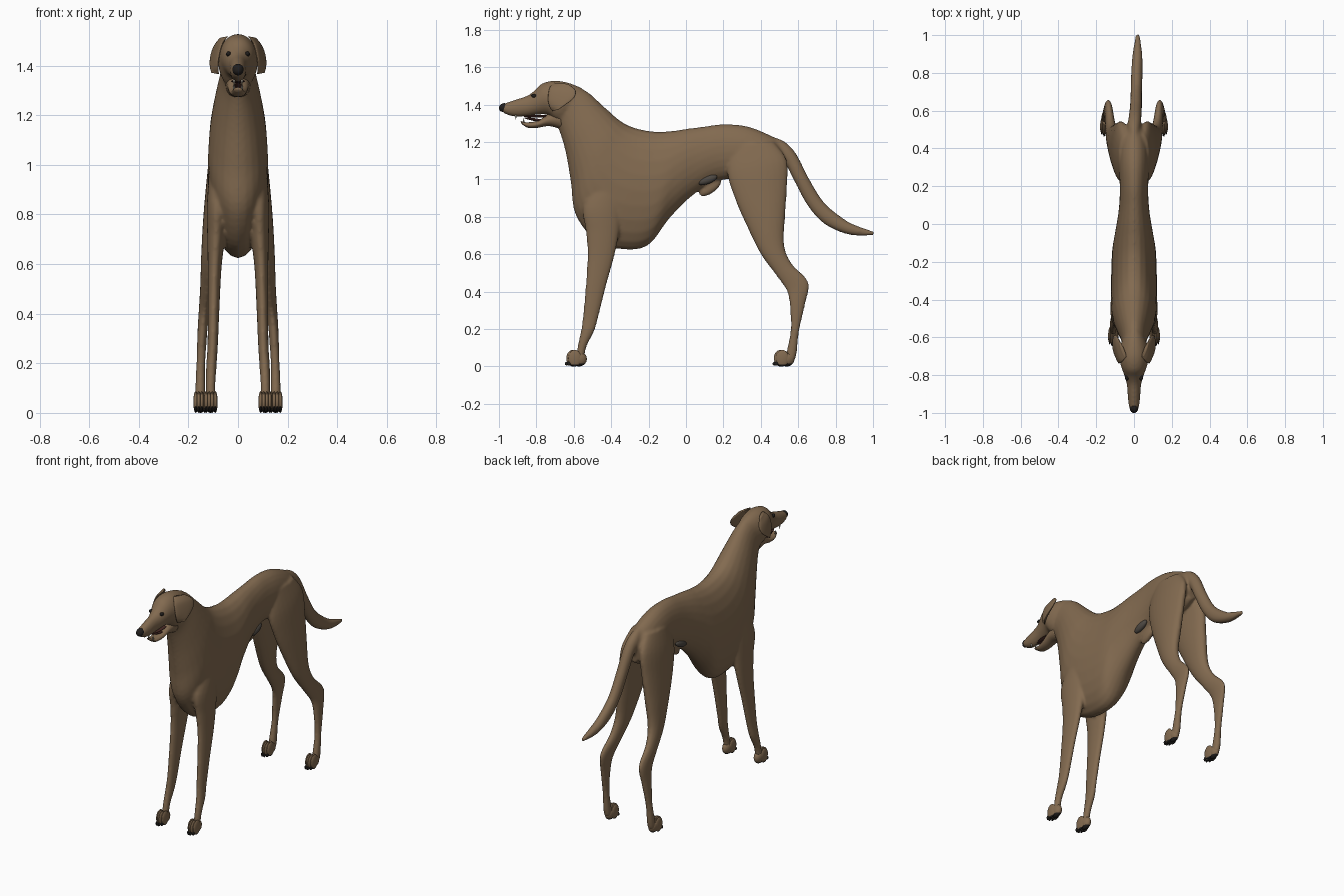
import bpy
import bmesh
from math import cos, sin, pi, radians
from mathutils import Matrix, Vector

default_cube = bpy.data.objects.get("Cube")
if default_cube:
    bpy.data.objects.remove(default_cube, do_unlink=True)


def make_material(name, rgb):
    material = bpy.data.materials.new(name)
    material.use_nodes = True
    colour = (*rgb, 1)
    material.diffuse_color = colour
    shader = material.node_tree.nodes["Principled BSDF"]
    shader.inputs["Base Color"].default_value = colour
    shader.inputs["Roughness"].default_value = .8
    return material


coat = make_material("brown coat", (.225, .145, .08))
black = make_material("black nose and claws", (.015, .013, .012))
grey = make_material("grey skin", (.075, .065, .055))
ivory = make_material("ivory teeth", (.6, .56, .46))
mouth_red = make_material("dark mouth", (.07, .025, .02))


def spline(points, steps):
    """Catmull-Rom interpolation through a list of cross-sections."""
    result = []
    last = len(points) - 1
    for i in range(last):
        a, b, c, d = (points[min(max(i + k, 0), last)] for k in (-1, 0, 1, 2))
        for step in range(steps):
            t = step / steps
            result.append([
                q + t * (r - p) / 2
                + t * t * (p - 2.5 * q + 2 * r - s / 2)
                + t ** 3 * (1.5 * (q - r) + (s - p) / 2)
                for p, q, r, s in zip(a, b, c, d)])
    result.append(points[last])
    return result


def loft(bm, sections, side=1, splay=0, segments=24, steps=5):
    """Skin oval rings; a section is x, two opposite (y, z) edge points, half width."""
    rings = []
    for x, y_a, z_a, y_b, z_b, width in spline(sections, steps):
        edge_a = Vector((x - splay, y_a, z_a))
        edge_b = Vector((x + splay, y_b, z_b))
        centre, half = (edge_a + edge_b) / 2, (edge_a - edge_b) / 2
        ring = []
        for k in range(segments):
            angle = 2 * pi * k / segments
            point = centre + half * cos(angle) + Vector((width * sin(angle), 0, 0))
            point.x *= side
            ring.append(bm.verts.new(point))
        rings.append(ring)
    faces = [bm.faces.new(rings[0]), bm.faces.new(rings[-1])]
    for lower, upper in zip(rings, rings[1:]):
        for k in range(segments):
            n = (k + 1) % segments
            faces.append(bm.faces.new((lower[k], lower[n], upper[n], upper[k])))
    bmesh.ops.recalc_face_normals(bm, faces=faces)


def ellipsoid(bm, centre, radii, tilt=0, slot=0):
    matrix = (Matrix.Translation(centre) @ Matrix.Rotation(radians(tilt), 4, "X")
              @ Matrix.Diagonal((*radii, 1)))
    made = bmesh.ops.create_uvsphere(bm, u_segments=20, v_segments=14,
                                     radius=1, matrix=matrix)
    for face in {f for v in made["verts"] for f in v.link_faces}:
        face.material_index = slot


def finish(name, bm, *materials, mirror=False):
    mesh = bpy.data.meshes.new(name)
    for face in bm.faces:
        face.smooth = True
    bm.to_mesh(mesh)
    bm.free()
    for material in materials:
        mesh.materials.append(material)
    item = bpy.data.objects.new(name, mesh)
    bpy.context.collection.objects.link(item)
    if mirror:
        item.modifiers.new("both sides", "MIRROR")
    return item


# Neck and trunk, from the nape to the rump: back line, then belly line
trunk = [
    (0, -.62, 1.51, -.70, 1.31, .062), (0, -.53, 1.47, -.67, 1.24, .07),
    (0, -.44, 1.39, -.64, 1.13, .092), (0, -.36, 1.32, -.615, .98, .112),
    (0, -.3, 1.285, -.59, .81, .12), (0, -.23, 1.265, -.48, .67, .122),
    (0, -.15, 1.255, -.33, .625, .12), (0, -.07, 1.26, -.2, .65, .115),
    (0, 0, 1.27, -.09, .79, .1), (0, .1, 1.283, .03, .91, .082),
    (0, .2, 1.295, .16, .99, .075), (0, .32, 1.285, .3, 1, .08),
    (0, .43, 1.245, .43, .98, .075), (0, .53, 1.19, .52, 1.02, .04)]

# Skull and upper muzzle
skull = [
    (0, -.56, 1.49, -.62, 1.33, .05), (0, -.63, 1.517, -.66, 1.3, .073),
    (0, -.705, 1.528, -.7, 1.31, .08), (0, -.77, 1.512, -.74, 1.345, .068),
    (0, -.81, 1.475, -.8, 1.345, .05), (0, -.85, 1.447, -.85, 1.338, .038),
    (0, -.91, 1.427, -.91, 1.335, .033), (0, -.965, 1.408, -.955, 1.345, .028),
    (0, -.988, 1.395, -.982, 1.36, .018)]

tail = [
    (0, .46, 1.23, .44, 1.13, .03), (0, .53, 1.2, .49, 1.11, .036),
    (.005, .59, 1.135, .53, 1.085, .034), (.01, .66, 1, .58, .99, .032),
    (.012, .74, .875, .65, .86, .03), (.015, .85, .785, .74, .762, .03),
    (.018, .92, .75, .87, .705, .026), (.02, 1.01, .72, 1, .7, .01)]

# Legs from the top down: front edge, then rear edge
hind_leg = [
    (.045, .24, 1.18, .47, 1.2, .035), (.063, .22, 1.04, .54, 1.1, .048),
    (.08, .26, .9, .54, .95, .048), (.096, .325, .75, .53, .8, .045),
    (.113, .4, .6, .525, .65, .036), (.125, .48, .49, .565, .55, .027),
    (.135, .535, .41, .655, .45, .022), (.143, .553, .34, .637, .33, .02),
    (.15, .56, .2, .605, .19, .018), (.152, .54, .09, .592, .07, .021),
    (.152, .53, .03, .58, .03, .02)]
front_leg = [
    (.07, -.48, 1.02, -.32, 1.02, .04), (.083, -.55, .85, -.34, .85, .042),
    (.088, -.535, .72, -.36, .7, .036), (.094, -.527, .6, -.385, .58, .028),
    (.098, -.535, .45, -.427, .43, .024), (.102, -.55, .28, -.467, .27, .021),
    (.107, -.56, .2, -.49, .19, .021), (.11, -.578, .115, -.53, .11, .019),
    (.11, -.59, .04, -.545, .04, .019)]

# Fuse the main masses into one soft skin
bm = bmesh.new()
for part in (trunk, skull, tail):
    loft(bm, part)
for side in (1, -1):
    loft(bm, hind_leg, side)
    loft(bm, front_leg, side)
ellipsoid(bm, (0, .13, .955), (.022, .07, .03), tilt=35)
body = finish("body", bm, coat)
remesh = body.modifiers.new("fuse", "REMESH")
remesh.mode = "VOXEL"
remesh.voxel_size = .008
remesh.use_smooth_shade = True
soften = body.modifiers.new("soften", "SMOOTH")
soften.factor = .5
soften.iterations = 6

# Lower jaw
bm = bmesh.new()
loft(bm, [(0, -.68, 1.38, -.66, 1.265, .05), (0, -.74, 1.348, -.73, 1.285, .043),
          (0, -.79, 1.315, -.8, 1.275, .035), (0, -.85, 1.305, -.845, 1.276, .028),
          (0, -.885, 1.313, -.878, 1.295, .017)])
finish("lower_jaw", bm, coat)

# Mouth lining and tongue
bm = bmesh.new()
ellipsoid(bm, (0, -.79, 1.337), (.028, .08, .007))
ellipsoid(bm, (0, -.79, 1.316), (.02, .075, .008), tilt=-10)
finish("mouth_lining", bm, mouth_red)

# Canine teeth, upper and lower
bm = bmesh.new()
for y, z, flip in ((-.91, 1.332, pi), (-.868, 1.316, 0)):
    place = Matrix.Translation((.016, y, z)) @ Matrix.Rotation(flip, 4, "X")
    bmesh.ops.create_cone(bm, cap_ends=True, segments=8, radius1=.005,
                          radius2=.001, depth=.026, matrix=place)
finish("teeth", bm, ivory, mirror=True)

# Nose
bm = bmesh.new()
ellipsoid(bm, (0, -.974, 1.384), (.023, .027, .023), tilt=20)
finish("nose", bm, black)

# Eyes
bm = bmesh.new()
ellipsoid(bm, (.038, -.813, 1.447), (.01, .015, .01), tilt=-10)
finish("eyes", bm, black, mirror=True)

# Drop ears, flaring out toward the back
bm = bmesh.new()
loft(bm, [(.058, -.705, 1.517, -.63, 1.51, .008), (.08, -.73, 1.488, -.59, 1.475, .012),
          (.094, -.738, 1.43, -.6, 1.435, .011), (.096, -.73, 1.39, -.65, 1.395, .009),
          (.092, -.715, 1.366, -.685, 1.372, .004)], splay=.015)
finish("ears", bm, coat, mirror=True)

# Bare skin in the flank hollows
bm = bmesh.new()
ellipsoid(bm, (.045, .115, .998), (.018, .055, .022), tilt=20)
finish("flank_skin", bm, grey, mirror=True)

# Paws with four toes, claws and dark pads
for name, x, toe_y in (("front_paws", .11, -.64), ("hind_paws", .152, .47)):
    bm = bmesh.new()
    ellipsoid(bm, (x, toe_y + .068, .04), (.025, .042, .04))
    for k in range(4):
        inner = k in (1, 2)
        toe_x = x + (k - 1.5) * .012
        y = toe_y + (.035 if inner else .045)
        ellipsoid(bm, (toe_x, y, .044), (.01, .035, .044))
        ellipsoid(bm, (toe_x, y - .03, .016), (.005, .013, .01), tilt=25, slot=1)
    for face in bm.faces:
        if face.calc_center_median().z < .013:
            face.material_index = 1
    finish(name, bm, coat, black, mirror=True)
